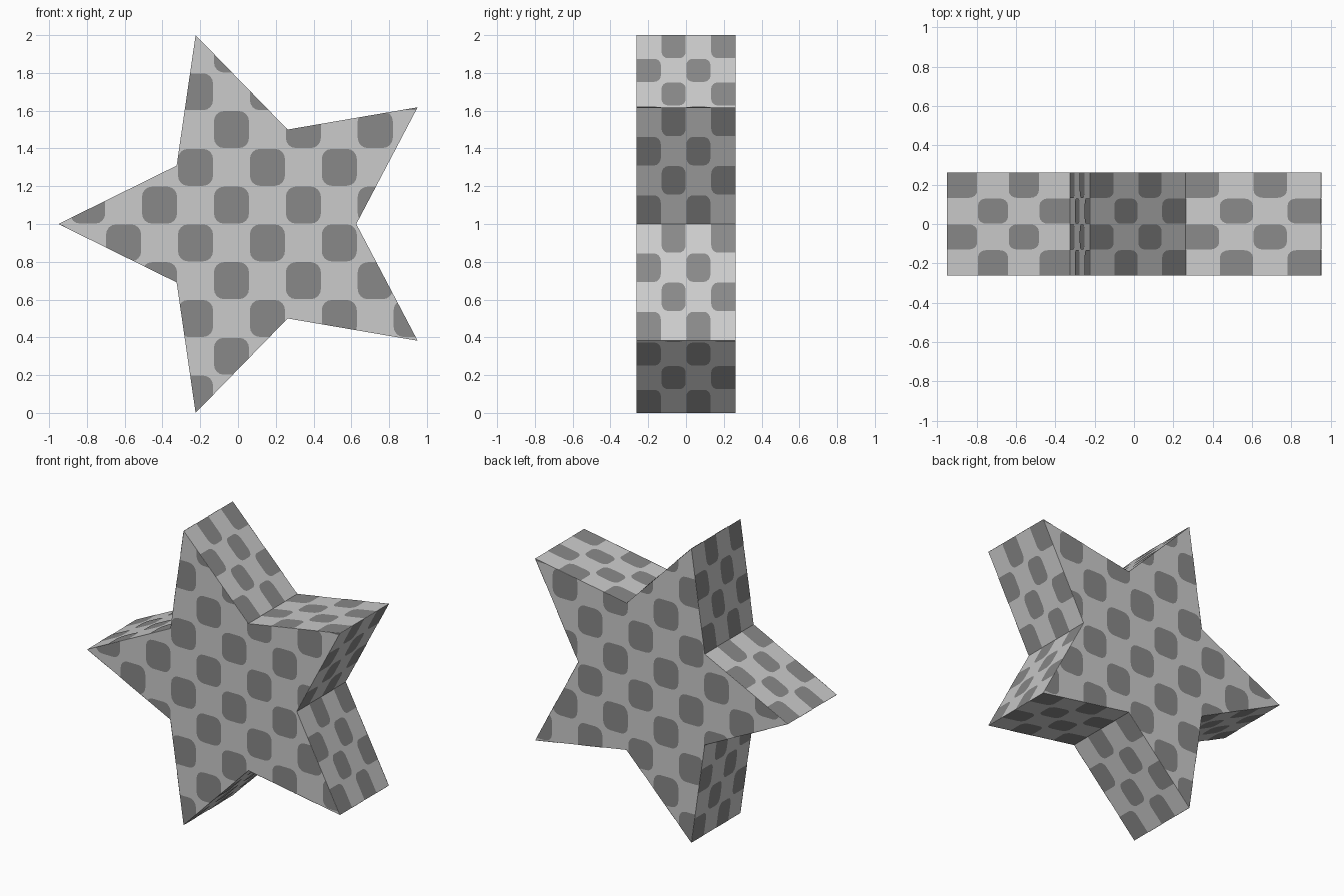
import bpy, bmesh, math
from mathutils import Vector

if "Cube" in bpy.data.objects:
    bpy.data.objects.remove(bpy.data.objects["Cube"])

R = 1.0515            # tip radius
CX, CZ = 0.1004, 1.0  # star centre
D = R / 4             # half depth
LIFT = 0.0015         # painted patches sit just above the surface


def material(name, g):
    m = bpy.data.materials.new(name)
    m.diffuse_color = (g, g, g, 1)
    m.use_nodes = True
    m.node_tree.nodes["Principled BSDF"].inputs["Base Color"].default_value = m.diffuse_color
    return m


light = material("light grey", 0.6)
dark = material("dark grey", 0.25)


def add_object(name, bm, mat):
    me = bpy.data.meshes.new(name)
    bm.to_mesh(me)
    bm.free()
    me.materials.append(mat)
    ob = bpy.data.objects.new(name, me)
    bpy.context.collection.objects.link(ob)
    return ob


# Star outline, clockwise from the left tip (even = tip, odd = inner corner)
outline = []
for k in range(10):
    a = math.pi - k * math.pi / 5
    r = R if k % 2 == 0 else R / 2
    outline.append(Vector((CX + r * math.cos(a), 0, CZ + r * math.sin(a))))
centre = Vector((CX, 0, CZ))
DEPTH = Vector((0, D, 0))

# Star body: extruded outline
bm = bmesh.new()
front = [bm.verts.new(p - DEPTH) for p in outline]
back = [bm.verts.new(p + DEPTH) for p in outline]
bm.faces.new(front)
bm.faces.new(back[::-1])
for k in range(10):
    n = (k + 1) % 10
    bm.faces.new((front[k], back[k], back[n], front[n]))
bmesh.ops.recalc_face_normals(bm, faces=bm.faces)
add_object("star_body", bm, light)


def patch(bm, origin, u, v, i, j, out, count=None, r=0.27, gap=0.012):
    """Rounded square in grid cell (i, j); corners on the border stay sharp."""
    pts = []
    for q, (cx, cy) in enumerate(((1, 1), (0, 1), (0, 0), (1, 0))):
        gx, gy = i + cx, j + cy
        edge_x = count is not None and gx in (0, count)
        edge_y = count is not None and gy in (0, count)
        sx, sy = (1 if cx else -1), (1 if cy else -1)
        x = gx - (0 if edge_x else sx * gap)
        y = gy - (0 if edge_y else sy * gap)
        if edge_x or edge_y:
            pts.append((x, y))
            continue
        for s in range(5):
            t = (q + s / 4) * math.pi / 2
            pts.append((x - sx * r + r * math.cos(t), y - sy * r + r * math.sin(t)))
    f = bm.faces.new([bm.verts.new(origin + u * x + v * y + out * LIFT) for x, y in pts])
    f.normal_update()
    if f.normal.dot(out) < 0:
        f.normal_flip()


# Checks on the front and back, clipped to the five kite-shaped arms
checks = bmesh.new()
U, V = Vector((0.1903, 0, 0)), Vector((0, 0, 0.2))
for tip in range(0, 10, 2):
    arm = bmesh.new()
    for side in (-1, 1):
        for i in range(-6, 6):
            for j in range(10):
                if (i + j) % 2 == 0:
                    patch(arm, Vector((0.0605, side * D, 0)), U, V, i, j,
                          Vector((0, side, 0)))
    kite = [centre, outline[tip - 1], outline[tip], outline[(tip + 1) % 10]]
    for k in range(4):
        p, d = kite[k], kite[(k + 1) % 4] - kite[k]
        bmesh.ops.bisect_plane(arm, geom=arm.verts[:] + arm.edges[:] + arm.faces[:],
                               plane_co=p, plane_no=Vector((-d.z, 0, d.x)),
                               clear_outer=True)
    tmp = bpy.data.meshes.new("tmp")
    arm.to_mesh(tmp)
    arm.free()
    checks.from_mesh(tmp)
    bpy.data.meshes.remove(tmp)
add_object("face_checks", checks, dark)

# Checks on the ten rim faces: four by four cells each
rim = bmesh.new()
for k in range(10):
    p, d = outline[k], outline[(k + 1) % 10] - outline[k]
    out = Vector((-d.z, 0, d.x)).normalized()
    for a in range(4):
        for b in range(4):
            if (a + b) % 2:
                patch(rim, p - DEPTH, d / 4, DEPTH / 2, a, b, out, count=4)
add_object("rim_checks", rim, dark)
